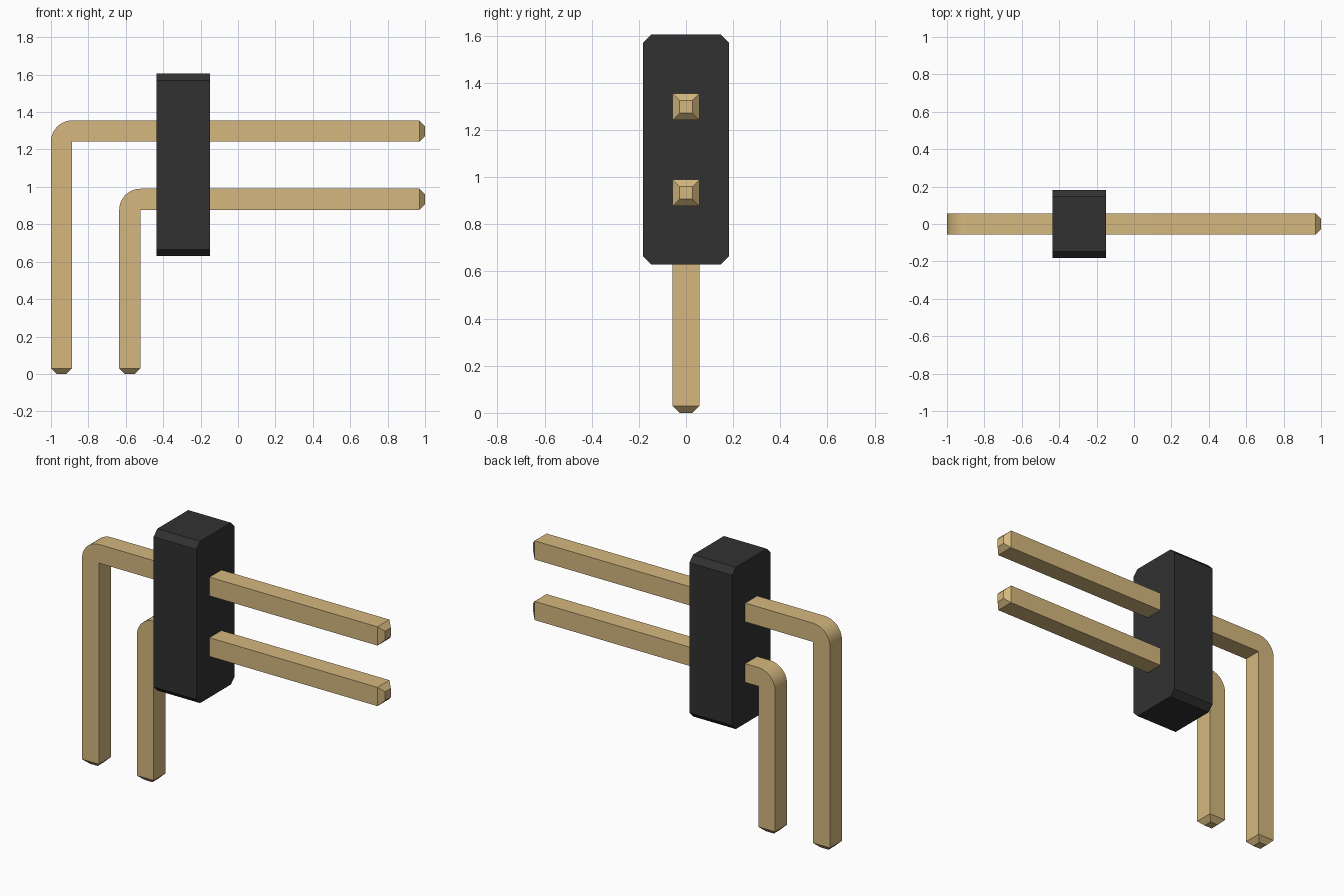
import bpy, bmesh, math
from mathutils import Vector

cube = bpy.data.objects.get("Cube")
if cube:
    bpy.data.objects.remove(cube, do_unlink=True)


def material(name, color):
    m = bpy.data.materials.new(name)
    m.use_nodes = True
    m.diffuse_color = color
    m.node_tree.nodes["Principled BSDF"].inputs["Base Color"].default_value = color
    return m


gold = material("pin_gold", (0.66, 0.476, 0.21, 1))
black = material("housing_black", (0.031, 0.031, 0.031, 1))


def add_object(name, bm, mat):
    bmesh.ops.recalc_face_normals(bm, faces=bm.faces)
    mesh = bpy.data.meshes.new(name)
    bm.to_mesh(mesh)
    bm.free()
    mesh.materials.append(mat)
    ob = bpy.data.objects.new(name, mesh)
    bpy.context.collection.objects.link(ob)
    return ob


# Housing: chamfered profile in the y-z plane, extruded along x
def housing(x0, x1, half_y, z0, z1, c):
    profile = [(-half_y + c, z0), (half_y - c, z0), (half_y, z0 + c), (half_y, z1 - c),
               (half_y - c, z1), (c - half_y, z1), (-half_y, z1 - c), (-half_y, z0 + c)]
    bm = bmesh.new()
    face = bm.faces.new([bm.verts.new((x0, y, z)) for y, z in profile])
    ext = bmesh.ops.extrude_face_region(bm, geom=[face])
    verts = [v for v in ext["geom"] if isinstance(v, bmesh.types.BMVert)]
    bmesh.ops.translate(bm, verts=verts, vec=(x1 - x0, 0, 0))
    return add_object("housing", bm, black)


# Pin: square sections lofted up the leg, round the bend and out to the tip
WIDTH, HALF_Y, TAPER, INSET = 0.113, 0.057, 0.03, 0.03


def bent_pin(name, x_outer, z_top, x_tip, steps=10):
    xi, zi = x_outer + WIDTH, z_top - WIDTH      # sharp inner corner
    # each section: outer point, inner point (x, z), half depth in y
    sections = [((x_outer + INSET, 0), (xi - INSET, 0), HALF_Y - INSET),
                ((x_outer, TAPER), (xi, TAPER), HALF_Y)]
    for i in range(steps + 1):
        a = math.pi - math.pi / 2 * i / steps
        outer = (xi + WIDTH * math.cos(a), zi + WIDTH * math.sin(a))
        sections.append((outer, (xi, zi), HALF_Y))
    sections += [((x_tip - TAPER, z_top), (x_tip - TAPER, zi), HALF_Y),
                 ((x_tip, z_top - INSET), (x_tip, zi + INSET), HALF_Y - INSET)]
    bm = bmesh.new()
    rings = []
    for (ox, oz), (ix, iz), h in sections:
        rings.append([bm.verts.new(Vector(p)) for p in
                      ((ox, -h, oz), (ox, h, oz), (ix, h, iz), (ix, -h, iz))])
    for a, b in zip(rings, rings[1:]):
        for k in range(4):
            n = (k + 1) % 4
            bm.faces.new((a[k], a[n], b[n], b[k]))
    bm.faces.new(rings[0])
    bm.faces.new(rings[-1])
    bmesh.ops.remove_doubles(bm, verts=bm.verts, dist=1e-5)
    return add_object(name, bm, gold)


housing(-0.435, -0.15, 0.182, 0.63, 1.605, 0.035)
pins = [bent_pin("upper_pin", -1.0, 1.355, 1.0),
        bent_pin("lower_pin", -0.635, 0.99, 1.0)]

# Smooth the bends, keep the square edges sharp
bpy.ops.object.select_all(action="DESELECT")
for ob in pins:
    ob.select_set(True)
    bpy.context.view_layer.objects.active = ob
bpy.ops.object.shade_smooth_by_angle(angle=math.radians(30))
